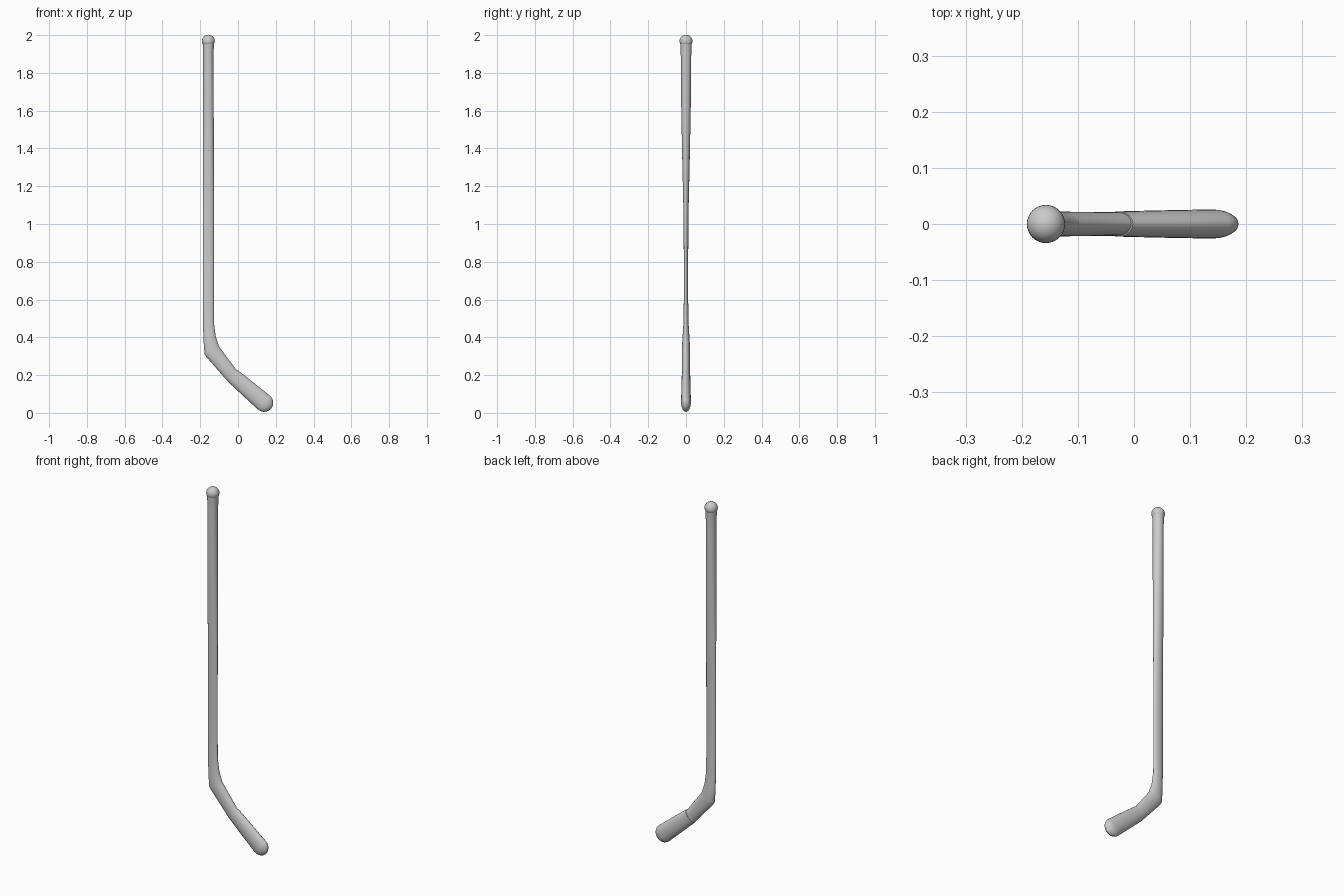
import bpy, bmesh, math
from mathutils import Vector

if "Cube" in bpy.data.objects:
    bpy.data.objects.remove(bpy.data.objects["Cube"])

SIDES = 24


def finish(name, bm):
    bmesh.ops.recalc_face_normals(bm, faces=bm.faces)
    mesh = bpy.data.meshes.new(name)
    bm.to_mesh(mesh)
    bm.free()
    obj = bpy.data.objects.new(name, mesh)
    bpy.context.collection.objects.link(obj)
    bpy.ops.object.select_all(action='DESELECT')
    obj.select_set(True)
    bpy.context.view_layer.objects.active = obj
    bpy.ops.object.shade_smooth_by_angle(angle=math.radians(40))
    return obj


def loft(name, sections):
    """Elliptical rings; each section = (left x, left z, right x, right z, half depth in y)."""
    bm = bmesh.new()
    rings = []
    for xl, zl, xr, zr, hy in sections:
        left, right = Vector((xl, 0, zl)), Vector((xr, 0, zr))
        mid, half = (left + right) / 2, (right - left) / 2
        ring = []
        for i in range(SIDES):
            a = math.tau * i / SIDES
            ring.append(bm.verts.new(mid + half * math.cos(a) + Vector((0, hy * math.sin(a), 0))))
        rings.append(ring)
    for r0, r1 in zip(rings, rings[1:]):
        for i in range(SIDES):
            j = (i + 1) % SIDES
            bm.faces.new((r0[i], r0[j], r1[j], r1[i]))
    bm.faces.new(rings[0])
    bm.faces.new(rings[-1])
    return finish(name, bm)


# Shaft: round at the grip, flattening downward, then bending into the neck
CX = -0.157
straight = [(1.97, .031, .031), (1.94, .029, .029), (1.88, .027, .0275),
            (1.6, .0285, .025), (1.3, .0295, .019), (1.05, .0295, .013),
            (0.8, .0295, .0115), (0.6, .0292, .0115)]
shaft = [(CX - w, z, CX + w, z, d) for z, w, d in straight]
shaft += [(-.185, .46, -.127, .475, .014),
          (-.182, .375, -.118, .405, .019),
          (-.177, .312, -.10, .352, .022),
          (-.168, .297, -.096, .345, .022),
          (-.052, .164, -.001, .218, .021),
          (-.030, .145, .020, .198, .020)]
loft("shaft", shaft)

# Blade: slightly thicker paddle with a rounded tip
start, end = Vector((-.028, 0, .196)), Vector((.138, 0, .054))
axis = (end - start).normalized()
normal = Vector((-axis.z, 0, axis.x))
blade = []
stations = [(start, .040, .0225), (start.lerp(end, .5), .0445, .0245), (end, .0485, .026)]
for k in range(1, 9):
    a = math.radians(11 * k)
    stations.append((end + axis * .0485 * math.sin(a), .0485 * math.cos(a), .026 * math.cos(a)))
for c, w, d in stations:
    l, r = c - normal * w, c + normal * w
    blade.append((l.x, l.z, r.x, r.z, d))
loft("blade", blade)

# Knob at the end of the grip
bm = bmesh.new()
bmesh.ops.create_uvsphere(bm, u_segments=32, v_segments=16, radius=.034)
bmesh.ops.translate(bm, verts=bm.verts, vec=(CX, 0, 1.968))
finish("grip_knob", bm)
